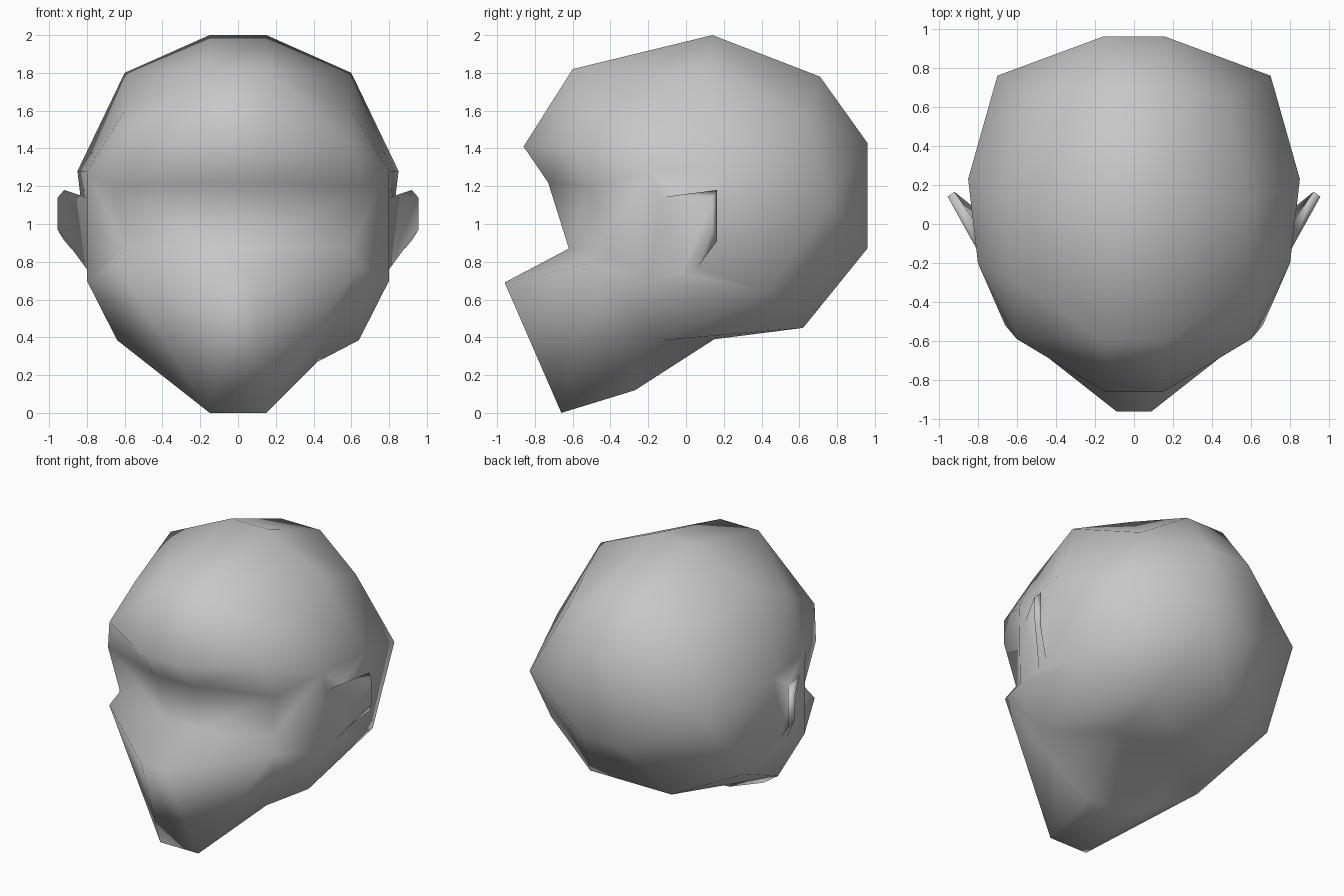
import bpy, bmesh

if "Cube" in bpy.data.objects:
    bpy.data.objects.remove(bpy.data.objects["Cube"])

grey = bpy.data.materials.new("plain grey")
grey.diffuse_color = (0.57, 0.57, 0.57, 1)
grey.use_nodes = True
grey.node_tree.nodes["Principled BSDF"].inputs["Base Color"].default_value = grey.diffuse_color

# Centre strip: half width, y, z from the chin over the crown to the throat
strip = [(.15, -.66, 0), (.09, -.96, .69), (.13, -.62, .87), (.15, -.73, 1.22),
         (.15, -.86, 1.41), (.15, -.60, 1.82), (.15, .14, 2.0), (.15, .71, 1.78),
         (.16, .96, 1.43), (.16, .96, .87), (.32, .62, .45), (.25, .15, .39),
         (.15, -.27, .12)]

# Side landmarks of one half
side = {
    "cheek": (.65, -.52, .79), "eye": (.66, -.52, 1.2), "brow": (.60, -.59, 1.42),
    "cheek_fold": (.60, -.47, .88),
    "forehead": (.60, -.30, 1.6), "crown": (.60, .10, 1.8), "nape": (.48, .64, 1.58),
    "back": (.70, .76, 1.11), "low_back": (.76, .43, .64), "temple": (.80, -.20, 1.28),
    "skull": (.85, .23, 1.28), "jaw_top": (.80, -.19, .70), "jaw": (.64, -.12, .385),
    "under_jaw": (.42, -.28, .27),
    # root of the ear
    "root_a": (.80, -.14, 1.14), "root_b": (.82, .02, 1.13),
    "root_c": (.79, .06, .77), "root_d": (.785, -.02, .74),
    # tip of the ear
    "tip_a": (.955, .14, 1.14), "tip_b": (.92, .165, 1.18),
    "tip_c": (.92, .165, .91), "tip_d": (.955, .14, .97),
}

# Faces of one half: numbers are strip points, names are side landmarks
faces = [
    # face and forehead
    (0, 1, "cheek"), (1, 2, "cheek"), (2, 3, "eye", "cheek_fold"),
    (2, "cheek_fold", "cheek"), (3, 4, "brow", "eye"), (4, 5, "brow"),
    (5, "forehead", "brow"), (5, 6, "crown", "forehead"),
    ("eye", "temple", "cheek_fold"), ("temple", "jaw_top", "cheek_fold"),
    ("cheek_fold", "jaw_top", "cheek"), ("brow", "temple", "eye"),
    ("brow", "forehead", "temple"), ("forehead", "skull", "temple"),
    # crown and back
    ("forehead", "crown", "skull"), (6, 7, "nape", "crown"), (7, 8, "nape"),
    (8, "back", "nape"), (8, 9, "back"), (9, 10, "low_back", "back"),
    ("crown", "nape", "skull"), ("nape", "back", "skull"), ("skull", "back", "low_back"),
    # underside and jaw
    (10, 11, "jaw"), (10, "jaw", "low_back"), (11, 12, "under_jaw", "jaw"),
    (12, 0, "under_jaw"), ("cheek", "jaw_top", "jaw"), ("jaw_top", "low_back", "jaw"),
    # skin around the ear
    ("temple", "skull", "root_b", "root_a"), ("skull", "low_back", "root_c", "root_b"),
    ("low_back", "jaw_top", "root_d", "root_c"), ("jaw_top", "temple", "root_a", "root_d"),
    # ear
    ("root_a", "root_b", "tip_b", "tip_a"), ("root_b", "root_c", "tip_c", "tip_b"),
    ("root_c", "root_d", "tip_d", "tip_c"), ("root_d", "root_a", "tip_a", "tip_d"),
    ("tip_a", "tip_b", "tip_c", "tip_d"),
]
# The jaw is folded on the right and straight on the left
jaw_faces = {1: [(0, "cheek", "under_jaw"), ("cheek", "jaw", "under_jaw")],
             -1: [(0, "cheek", "jaw"), (0, "jaw", "under_jaw")]}

# Head with ears: both halves joined by the centre strip
bm = bmesh.new()
halves = []
for s in (1, -1):
    v = {k: bm.verts.new((s * x, y, z)) for k, (x, y, z) in side.items()}
    v.update({i: bm.verts.new((s * x, y, z)) for i, (x, y, z) in enumerate(strip)})
    for f in faces + jaw_faces[s]:
        bm.faces.new([v[k] for k in f])
    halves.append(v)
r, l = halves
n = len(strip)
for i in range(n):
    j = (i + 1) % n
    bm.faces.new((r[i], r[j], l[j], l[i]))
bmesh.ops.recalc_face_normals(bm, faces=bm.faces)
for f in bm.faces:
    f.smooth = True
me = bpy.data.meshes.new("head")
bm.to_mesh(me)
bm.free()
me.materials.append(grey)
bpy.context.collection.objects.link(bpy.data.objects.new("head", me))
